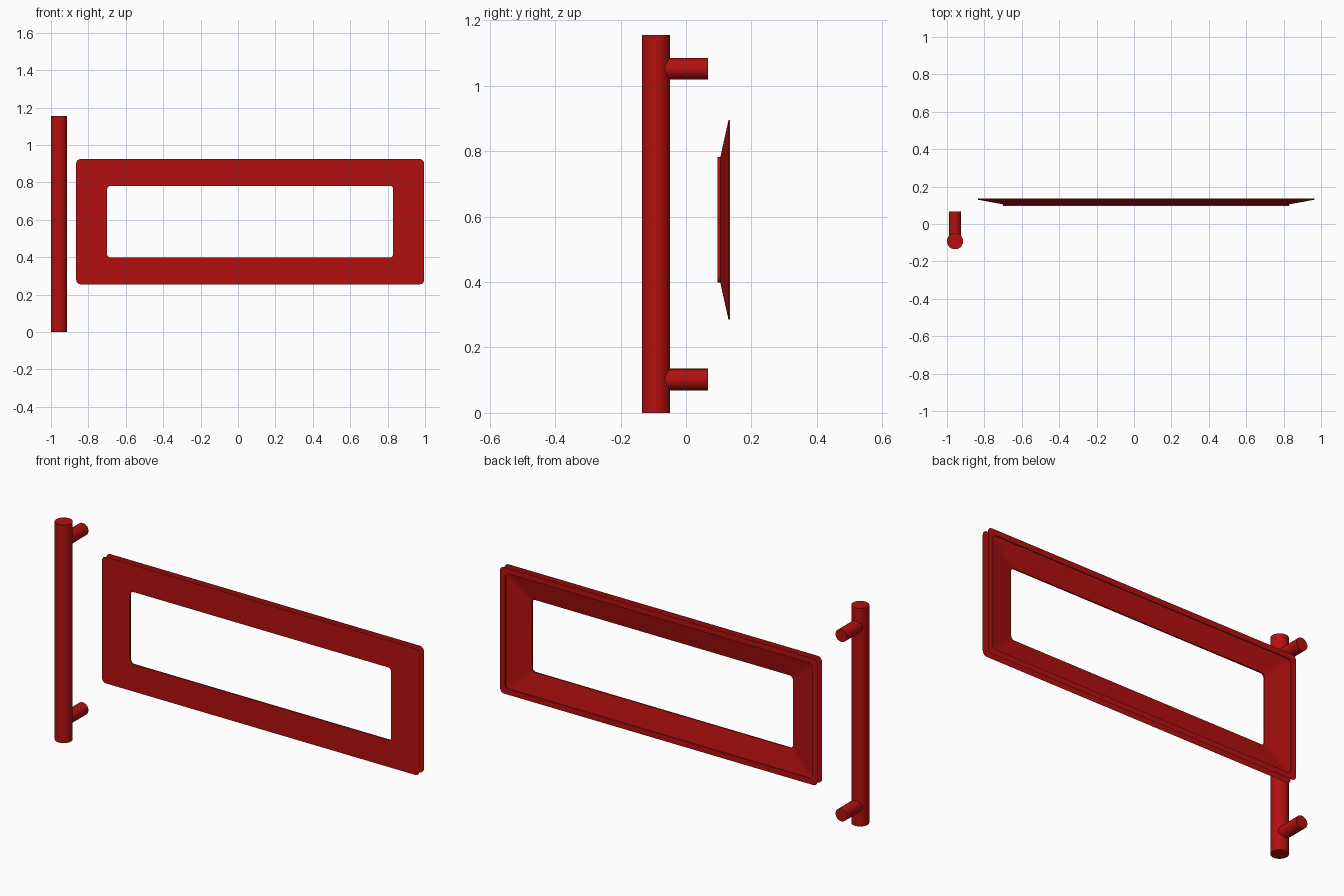
import bpy, bmesh, math
from mathutils import Vector

cube = bpy.data.objects.get("Cube")
if cube:
    bpy.data.objects.remove(cube, do_unlink=True)

red = bpy.data.materials.new("deep red")
red.use_nodes = True
RED = (0.45, 0.005, 0.005, 1)
red.diffuse_color = RED
red.node_tree.nodes["Principled BSDF"].inputs["Base Color"].default_value = RED


def finish(obj, name):
    obj.name = obj.data.name = name
    obj.data.materials.append(red)
    bpy.ops.object.select_all(action='DESELECT')
    obj.select_set(True)
    bpy.context.view_layer.objects.active = obj
    bpy.ops.object.shade_smooth_by_angle(angle=math.radians(30))


def rod(name, start, end, radius):
    """Capped cylinder between two points."""
    a, b = Vector(start), Vector(end)
    bpy.ops.mesh.primitive_cylinder_add(
        vertices=48, radius=radius, depth=(b - a).length, location=(a + b) / 2,
        rotation=(b - a).to_track_quat('Z', 'Y').to_euler())
    finish(bpy.context.object, name)


def rounded_loop(bm, y, half_w, half_h, r, steps=6):
    """Ring of vertices forming a rounded rectangle in the XZ plane."""
    ring = []
    for i, (sx, sz) in enumerate([(1, 1), (-1, 1), (-1, -1), (1, -1)]):
        for k in range(steps + 1):
            t = math.pi / 2 * (i + k / steps)
            ring.append(bm.verts.new((0.065 + sx * (half_w - r) + r * math.cos(t), y,
                                      0.59 + sz * (half_h - r) + r * math.sin(t))))
    return ring


# Pull handle: upright bar with two standoff posts
HX, HY = -0.957, -0.092
rod("handle_bar", (HX, HY, 0), (HX, HY, 1.155), 0.043)
for label, z in (("lower", 0.102), ("upper", 1.052)):
    rod(label + "_handle_post", (HX, HY, z), (HX, 0.068, z), 0.033)

# Window frame: front plate, short lip, sloping reveal, short lip, rear rim
# Each section is (y, half width, half height, corner radius)
sections = [
    (0.097, 0.930, 0.335, 0.024),
    (0.097, 0.765, 0.192, 0.020),
    (0.105, 0.765, 0.192, 0.020),
    (0.130, 0.900, 0.305, 0.020),
    (0.135, 0.900, 0.305, 0.020),
    (0.135, 0.930, 0.335, 0.024),
]
bm = bmesh.new()
rings = [rounded_loop(bm, *s) for s in sections]
for a, b in zip(rings, rings[1:]):
    n = len(a)
    for i in range(n):
        j = (i + 1) % n
        bm.faces.new((a[i], b[i], b[j], a[j]))
# Front plate must face -y
bm.normal_update()
bm.faces.ensure_lookup_table()
if bm.faces[0].normal.y > 0:
    bmesh.ops.reverse_faces(bm, faces=bm.faces[:])
mesh = bpy.data.meshes.new("window_frame")
bm.to_mesh(mesh)
bm.free()
frame = bpy.data.objects.new("window_frame", mesh)
bpy.context.collection.objects.link(frame)
finish(frame, "window_frame")
